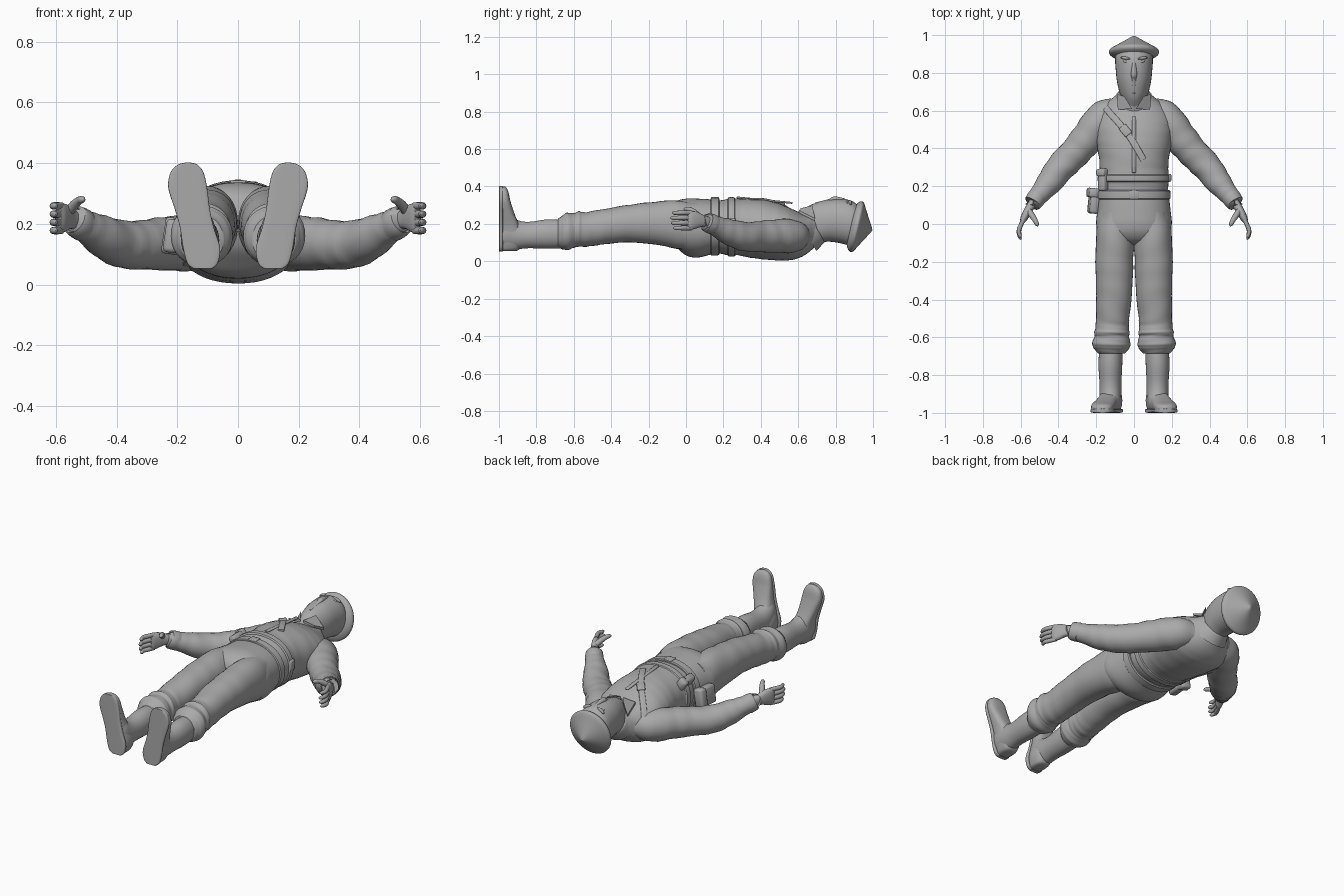
import bpy, bmesh, math
from mathutils import Vector, Matrix

grey = bpy.data.materials.new("plain grey")
grey.diffuse_color = (0.4, 0.4, 0.4, 1)
Y, Z = Vector((0, 1, 0)), Vector((0, 0, 1))


def finish(name, bm, angle=50):
    bmesh.ops.recalc_face_normals(bm, faces=bm.faces)
    me = bpy.data.meshes.new(name)
    bm.to_mesh(me)
    bm.free()
    ob = bpy.data.objects.new(name, me)
    bpy.context.collection.objects.link(ob)
    me.materials.append(grey)
    bpy.ops.object.select_all(action='DESELECT')
    bpy.context.view_layer.objects.active = ob
    ob.select_set(True)
    bpy.ops.object.shade_smooth_by_angle(angle=math.radians(angle))
    return ob


def spline(st, steps):
    """Catmull-Rom through the stations."""
    out = []
    for i in range(len(st) - 1):
        a, b, c, d = (st[max(0, min(len(st) - 1, j))] for j in (i - 1, i, i + 1, i + 2))
        for k in range(steps):
            t = k / steps
            out.append([.5 * (2 * q + (r - p) * t + (2 * p - 5 * q + 4 * r - s) * t * t
                              + (3 * q - p - 3 * r + s) * t ** 3) for p, q, r, s in zip(a, b, c, d)])
    return out + [list(st[-1])]


def loft(name, st, axis=None, ref=Z, p=2.0, n=32, steps=5, fold=0, freq=1.3, sx=1, angle=50):
    """Skin rings (x, y, z, half width, half height) along a path; fold adds cloth creases."""
    st = spline(st, steps)
    pts = [Vector(s[:3]) for s in st]
    bm, rings = bmesh.new(), []
    for i, s in enumerate(st):
        t = axis or (pts[min(i + 1, len(st) - 1)] - pts[max(i - 1, 0)]).normalized()
        u = t.cross(ref).normalized()
        v = u.cross(t)
        ring = []
        for j in range(n):
            a = 2 * math.pi * j / n
            c, q = math.cos(a), math.sin(a)
            w = 1 + fold * math.sin(freq * i + 1.5 * math.sin(a + .4 * i) + 2 * math.cos(a))
            co = pts[i] + u * (math.copysign(abs(c) ** (2 / p), c) * max(s[3], .002) * w) \
                + v * (math.copysign(abs(q) ** (2 / p), q) * max(s[4], .002) * w)
            ring.append(bm.verts.new((co.x * sx, co.y, co.z)))
        rings.append(ring)
    for r, q in zip(rings, rings[1:]):
        for j in range(n):
            bm.faces.new((r[j], r[(j + 1) % n], q[(j + 1) % n], q[j]))
    bm.faces.new(rings[0])
    bm.faces.new(rings[-1])
    return finish(name, bm, angle)


def body(rows, x=0):
    """Rows (y, low z, high z, half width[, x]) to loft stations."""
    return [(r[4] if len(r) > 4 else x, r[0], (r[1] + r[2]) / 2, r[3], (r[2] - r[1]) / 2) for r in rows]


def box(name, loc, size, rot=(0, 0, 0), bev=.008):
    bm = bmesh.new()
    bmesh.ops.create_cube(bm, size=1, matrix=Matrix.Diagonal((*size, 1)))
    bmesh.ops.bevel(bm, geom=bm.edges[:], offset=bev, segments=2, affect='EDGES', profile=.5)
    ob = finish(name, bm)
    ob.location, ob.rotation_euler = loc, rot
    return ob


def ball(name, loc, size, rot=(0, 0, 0)):
    bm = bmesh.new()
    bmesh.ops.create_uvsphere(bm, u_segments=20, v_segments=12, radius=1, matrix=Matrix.Diagonal((*size, 1)))
    ob = finish(name, bm, 180)
    ob.location, ob.rotation_euler = loc, rot
    return ob


# jacket
jacket = [(.17, .045, .325, .178), (.21, .035, .33, .182), (.245, .03, .338, .188), (.28, .032, .335, .182),
          (.34, .02, .335, .184), (.42, .01, .328, .197), (.5, .004, .308, .205), (.57, .008, .278, .2),
          (.63, .03, .252, .16), (.67, .06, .25, .11), (.7, .09, .245, .075)]
loft("jacket", body(jacket), Y, p=2.15, n=48, fold=.004)


def surface(x, y, side, lift=.003):
    """Point on the jacket front (side 1) or back (side -1)."""
    for a, b in zip(jacket, jacket[1:]):
        if y <= b[0]:
            break
    t = (y - a[0]) / (b[0] - a[0])
    lo, hi, rx = (a[k] + (b[k] - a[k]) * t for k in (1, 2, 3))
    k = max(0, 1 - abs(x / rx) ** 2.15) ** (1 / 2.15)
    return (x, y, (lo + hi) / 2 + side * ((hi - lo) / 2 * k + lift))


# trouser seat and belts
loft("trouser_seat", body([(.2, .05, .32, .172), (.14, .038, .33, .185), (.06, .02, .335, .195), (0, .032, .335, .2),
                           (-.05, .075, .322, .185), (-.09, .12, .29, .13), (-.11, .17, .24, .05)]), Y, p=2.2, n=48)
loft("waist_belt", body([(.13, .04, .33, .182), (.135, .03, .338, .193), (.175, .033, .338, .192),
                         (.18, .045, .328, .18)]), Y, p=2.15, n=48, steps=2, angle=30)
loft("jacket_band", body([(.222, .035, .33, .18), (.227, .026, .342, .192), (.258, .026, .342, .191),
                          (.263, .035, .33, .18)]), Y, p=2.15, n=48, steps=2, angle=30)
box("belt_buckle", (0, .155, .338), (.05, .045, .012), bev=.004)
box("jacket_placket", (.0, .42, .327), (.022, .3, .01), (-.1, 0, 0), .004)

# strap across chest and down the back
strap = [surface(-.155, .62, 1), surface(-.13, .59, 1), surface(-.085, .54, 1), surface(-.035, .48, 1),
         surface(.01, .41, 1), surface(.05, .34, 1)]
loft("chest_strap", [(*q, .017, .006) for q in strap], p=4, n=16)
back = [surface(-.155, .62, -1), surface(-.17, .53, -1), surface(-.165, .42, -1), surface(-.155, .32, -1),
        surface(-.15, .2, -1)]
loft("back_strap", [(*q, .015, .006) for q in back], p=4, n=16)
box("strap_buckle", surface(-.045, .495, 1, .006), (.045, .06, .016), (-.25, 0, .68), .005)

# holster, pouch and small clips
box("holster", (-.212, .12, .16), (.05, .13, .11), (0, .15, -.1), .014)
box("holster_flap", (-.216, .165, .16), (.058, .05, .12), (0, .15, -.1), .012)
box("belt_pouch", (-.155, .235, .268), (.045, .12, .075), (0, -.6, 0), .012)
box("pouch_flap", (-.16, .272, .27), (.052, .04, .08), (0, -.6, 0), .01)
box("side_clip", (.185, .245, .2), (.025, .04, .06), bev=.006)

# head in a cloth mask
loft("masked_head", body([(.62, .12, .27, .055), (.66, .1, .298, .064), (.7, .098, .314, .078), (.76, .105, .328, .091),
                          (.82, .098, .332, .097), (.88, .085, .326, .1), (.92, .1, .3, .09)]), Y, p=2.1)
loft("nose_ridge", [(0, .87, .32, .006, .006), (0, .83, .329, .012, .012), (0, .79, .331, .016, .015),
                    (0, .765, .323, .012, .01), (0, .69, .309, .005, .005)], n=16)
for s in (-1, 1):
    ball("eye", (s * .042, .86, .313), (.017, .007, .009), (0, s * .3, s * .2))
    ball("brow", (s * .045, .878, .314), (.028, .008, .012), (0, s * .35, s * .15))

# pointed cap, tipped back
ax = Vector((0, .976, -.217))
loft("cap", [(*(Vector((0, .912, .185)) + ax * t), rx, rx * 1.04) for t, rx in
             ((-.03, .095), (-.028, .108), (-.014, .128), (0, .133), (.012, .126), (.035, .088), (.06, .047),
              (.08, .014), (.086, .001))], ax)

# collar and its points
cx = Vector((0, .85, .52))
loft("collar", [(*(Vector((0, .665, .175)) + cx * t), rx, rz) for t, rx, rz in
                ((-.035, .112, .118), (-.01, .102, .112), (.025, .086, .102), (.03, .078, .095))], cx, steps=3)
for s in (-1, 1):
    bm = bmesh.new()
    tri = [(.01, .61, .268), (.085, .605, .258), (.092, .69, .215), (.05, .675, .285)]
    f = bm.faces.new([bm.verts.new((s * x, y, z)) for x, y, z in tri])
    ext = bmesh.ops.extrude_face_region(bm, geom=[f])
    bmesh.ops.translate(bm, verts=[v for v in ext['geom'] if isinstance(v, bmesh.types.BMVert)], vec=(0, 0, .014))
    finish("collar_point", bm, 30)

for s in (-1, 1):
    # sleeve and cuff
    arm = [(.09, .61, .135, .065), (.165, .56, .135, .09), (.246, .455, .135, .087), (.32, .37, .13, .081),
           (.39, .298, .135, .077), (.45, .218, .162, .067), (.5, .157, .19, .053), (.535, .112, .21, .046)]
    loft("sleeve", [(*a, a[3]) for a in arm], fold=.022, sx=s)
    loft("cuff", [(.508, .15, .193, .045, .047), (.512, .145, .196, .051, .054), (.535, .112, .21, .048, .051),
                  (.538, .109, .212, .038, .04)], steps=2, sx=s, angle=30)
    # hand
    loft("palm", [(.525, .125, .205, .024, .03), (.55, .09, .215, .022, .032), (.57, .055, .22, .021, .045),
                  (.585, .025, .219, .018, .049), (.592, .008, .219, .01, .044)], p=2.4, n=20, sx=s)
    for i in range(4):
        z, d = .178 + .027 * i, (.012, 0, -.003, .006)[i]
        loft("finger", [(.582, .03, z, .011, .012), (.603, -.015, z, .012, .0125), (.61, -.045 + d, z, .011, .0115),
                        (.603, -.07 + d, z, .009, .01), (.599, -.08 + d, z, .003, .003)], n=12, steps=3, sx=s)
    loft("thumb", [(.56, .075, .235, .016, .016), (.54, .045, .262, .016, .016), (.523, .018, .277, .013, .013),
                   (.513, -.002, .28, .011, .011), (.509, -.012, .28, .003, .003)], n=14, steps=3, sx=s)
    # trouser leg, gathered above the boot
    loft("trouser_leg", body([(.06, .06, .31, .085, .1), (-.05, .068, .325, .1, .1), (-.2, .095, .315, .1, .104),
                              (-.35, .1, .295, .096, .105), (-.48, .085, .272, .089, .112),
                              (-.54, .078, .262, .088, .115), (-.575, .078, .268, .094, .117),
                              (-.595, .074, .257, .091, .118), (-.635, .06, .26, .102, .12),
                              (-.66, .065, .245, .092, .119), (-.685, .072, .226, .072, .119)]),
         Y, p=2.1, fold=.013, sx=s)
    # boot shaft and foot
    loft("boot_shaft", body([(-.64, .07, .22, .06, .122), (-.74, .068, .224, .063, .125), (-.84, .07, .211, .058, .125),
                             (-.9, .065, .22, .058, .125), (-.95, .065, .25, .056, .128),
                             (-.98, .07, .24, .05, .13)]), Y, sx=s)
    foot = [(.054, .115, .02, -.92), (.065, .116, .042, -.89), (.12, .12, .058, -.87), (.19, .134, .055, -.89),
            (.25, .15, .056, -.915), (.32, .165, .061, -.938), (.365, .168, .054, -.948), (.39, .166, .036, -.958),
            (.4, .164, .012, -.968)]
    loft("boot_foot", [(x, (t - 1) / 2, z, r, (t + 1) / 2) for z, x, r, t in foot], Z, Y, p=2.7, sx=s)
    sole = [(.052, .116, .03), (.07, .117, .05), (.12, .12, .061), (.19, .136, .056), (.25, .151, .058),
            (.32, .166, .064), (.37, .168, .054), (.395, .166, .032), (.402, .165, .008)]
    loft("boot_sole", [(x, -.989, z, r, .011) for z, x, r in sole], Z, Y, p=5, sx=s, angle=40)
